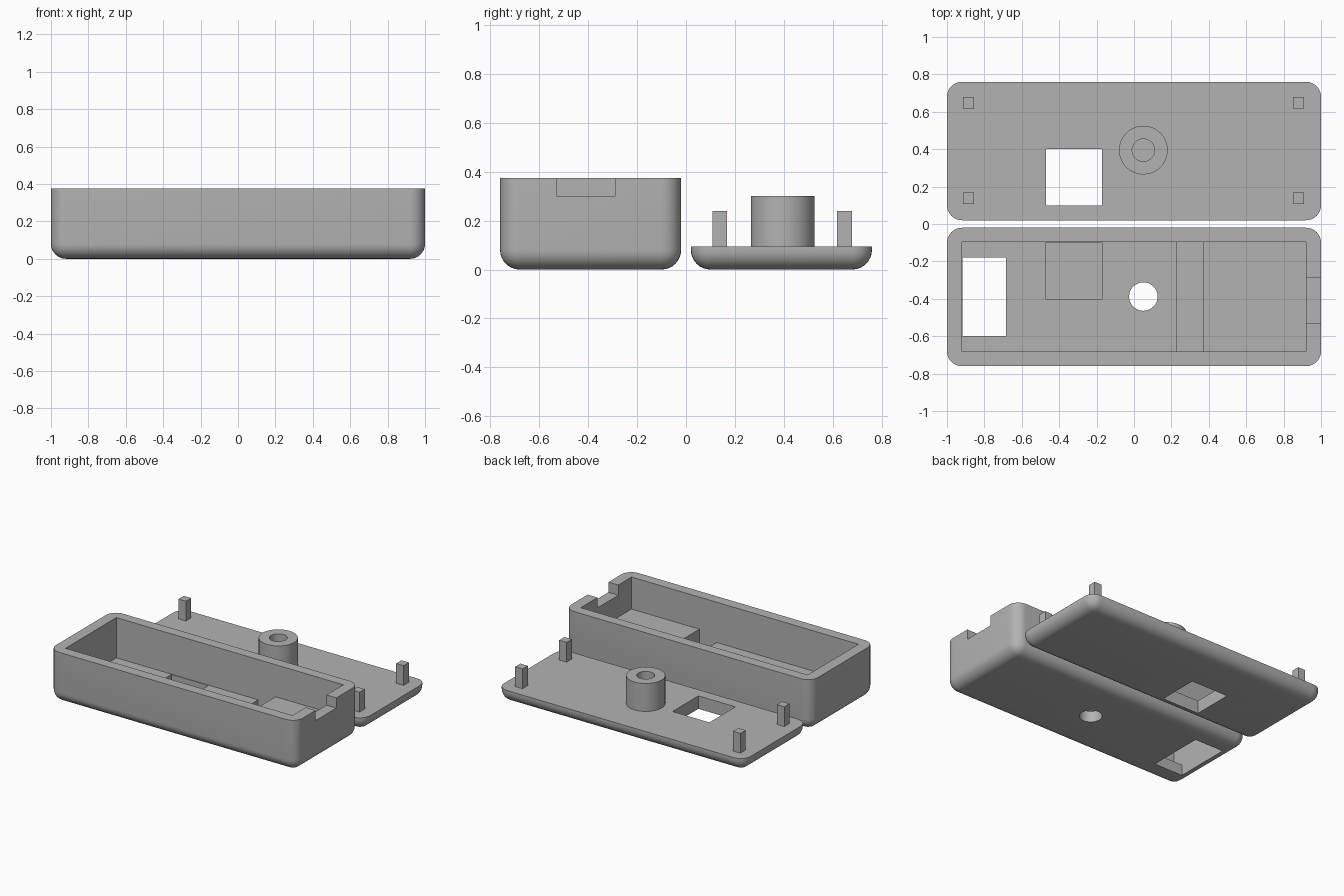
import bpy
import bmesh
import math

if "Cube" in bpy.data.objects:
    bpy.data.objects.remove(bpy.data.objects["Cube"], do_unlink=True)

grey = bpy.data.materials.new("plain_grey")
grey.use_nodes = True
COLOUR = (0.45, 0.45, 0.45, 1)
grey.diffuse_color = COLOUR
grey.node_tree.nodes["Principled BSDF"].inputs["Base Color"].default_value = COLOUR


def finish(name, bm):
    bmesh.ops.recalc_face_normals(bm, faces=bm.faces)
    mesh = bpy.data.meshes.new(name)
    bm.to_mesh(mesh)
    bm.free()
    mesh.materials.append(grey)
    obj = bpy.data.objects.new(name, mesh)
    bpy.context.collection.objects.link(obj)
    return obj


def box(name, xs, ys, zs, radius=0):
    """Box from ranges; a radius rounds every edge except the top rim."""
    bm = bmesh.new()
    bmesh.ops.create_cube(bm, size=1)
    for v in bm.verts:
        v.co = [r[0] if c < 0 else r[1] for c, r in zip(v.co, (xs, ys, zs))]
    if radius:
        edges = [e for e in bm.edges if min(v.co.z for v in e.verts) < zs[1] - 0.001]
        bmesh.ops.bevel(bm, geom=edges, offset=radius, segments=8,
                        profile=0.5, affect='EDGES', clamp_overlap=False)
    return finish(name, bm)


def cylinder(name, x, y, radius, zs):
    bm = bmesh.new()
    bmesh.ops.create_cone(bm, cap_ends=True, segments=64, radius1=radius,
                          radius2=radius, depth=zs[1] - zs[0])
    bmesh.ops.translate(bm, verts=bm.verts, vec=(x, y, sum(zs) / 2))
    return finish(name, bm)


def prism(name, profile, ys):
    """Extrude an xz profile along y."""
    bm = bmesh.new()
    face = bm.faces.new([bm.verts.new((x, ys[0], z)) for x, z in profile])
    new = bmesh.ops.extrude_face_region(bm, geom=[face])["geom"]
    verts = [g for g in new if isinstance(g, bmesh.types.BMVert)]
    bmesh.ops.translate(bm, verts=verts, vec=(0, ys[1] - ys[0], 0))
    return finish(name, bm)


def activate(obj):
    bpy.ops.object.select_all(action='DESELECT')
    obj.select_set(True)
    bpy.context.view_layer.objects.active = obj


def cut(obj, *cutters):
    activate(obj)
    for cutter in cutters:
        cutter.hide_render = True
        mod = obj.modifiers.new("cut", 'BOOLEAN')
        mod.operation = 'DIFFERENCE'
        mod.solver = 'EXACT'
        mod.object = cutter
        bpy.ops.object.modifier_apply(modifier=mod.name)
        bpy.data.objects.remove(cutter, do_unlink=True)


def smooth(obj):
    activate(obj)
    bpy.ops.object.shade_smooth_by_angle(angle=math.radians(30))


# Tray: stepped cavity with a cross groove, a pocket, two openings and an end notch
FLOOR, GROOVE, LEDGE, ABOVE = 0.08, 0.04, 0.14, 0.5
tray = box("case_tray", (-1, 1), (-0.76, -0.02), (0, 0.375), 0.08)
cavity = prism("cavity_cutter", [
    (-0.92, ABOVE), (-0.92, FLOOR), (0.23, FLOOR), (0.23, GROOVE),
    (0.37, GROOVE), (0.37, LEDGE), (0.92, LEDGE), (0.92, ABOVE)], (-0.683, -0.095))
cut(tray, cavity,
    box("pocket_cutter", (-0.47, -0.17), (-0.4, -0.1), (GROOVE, 0.2)),
    box("window_cutter", (-0.918, -0.685), (-0.6, -0.18), (-0.1, 0.2)),
    cylinder("hole_cutter", 0.05, -0.388, 0.076, (-0.1, 0.2)),
    box("notch_cutter", (0.9, 1.1), (-0.53, -0.29), (0.3, ABOVE)))
smooth(tray)

# Lid plate with a square window
lid = box("case_lid", (-1, 1), (0.02, 0.76), (0, 0.095), 0.08)
cut(lid, box("lid_window_cutter", (-0.47, -0.17), (0.1, 0.4), (-0.1, 0.2)))
smooth(lid)

# Hollow boss on the lid
boss = cylinder("lid_boss", 0.05, 0.395, 0.13, (0.095, 0.3))
cut(boss, cylinder("bore_cutter", 0.05, 0.395, 0.06, (0.1, 0.4)))
smooth(boss)

# Locating pegs at the lid corners
HALF = 0.03
for side, x in (("right", -0.885), ("left", 0.88)):
    for end, y in (("front", 0.138), ("back", 0.648)):
        box(f"lid_peg_{end}_{side}", (x - HALF, x + HALF),
            (y - HALF, y + HALF), (0.095, 0.24))
